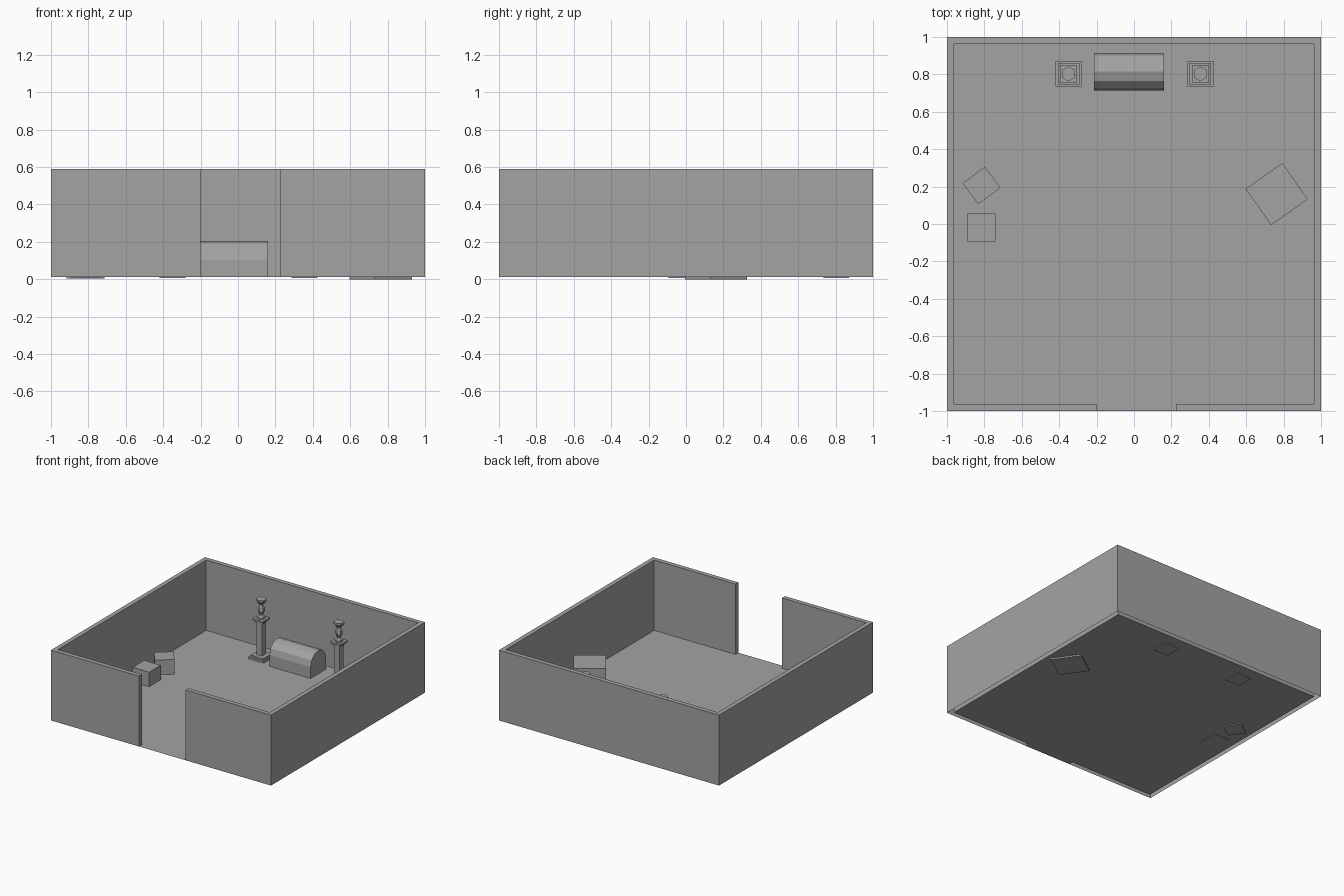
import bpy
import bmesh
from math import radians, pi, cos, sin
from mathutils import Matrix

if "Cube" in bpy.data.objects:
    bpy.data.objects.remove(bpy.data.objects["Cube"], do_unlink=True)

stone = bpy.data.materials.new("stone_grey")
stone.use_nodes = True
GREY = (0.37, 0.37, 0.37, 1)
stone.diffuse_color = GREY
stone.node_tree.nodes["Principled BSDF"].inputs["Base Color"].default_value = GREY

GROUND = 0.012
WALL_TOP = 0.59
INNER = 0.963
DOOR_L, DOOR_R = -0.2, 0.225


def finish(name, bm):
    mesh = bpy.data.meshes.new(name)
    bm.to_mesh(mesh)
    bm.free()
    mesh.materials.append(stone)
    obj = bpy.data.objects.new(name, mesh)
    bpy.context.collection.objects.link(obj)
    return obj


def add_box(bm, x, y, z0, z1, sx, sy, angle=0):
    matrix = (Matrix.Translation((x, y, (z0 + z1) / 2))
              @ Matrix.Rotation(radians(angle), 4, "Z")
              @ Matrix.Diagonal((sx, sy, z1 - z0, 1)))
    bmesh.ops.create_cube(bm, size=1, matrix=matrix)


def extrude_profile(bm, points, offset):
    face = bm.faces.new([bm.verts.new(p) for p in points])
    result = bmesh.ops.extrude_face_region(bm, geom=[face], use_keep_orig=True)
    verts = [v for v in result["geom"] if isinstance(v, bmesh.types.BMVert)]
    bmesh.ops.translate(bm, verts=verts, vec=offset)
    bmesh.ops.recalc_face_normals(bm, faces=bm.faces)
    return face


# Wall ring with a doorway gap, open underneath
outline = [(DOOR_L, -1), (-1, -1), (-1, 1), (1, 1), (1, -1), (DOOR_R, -1),
           (DOOR_R, -INNER), (INNER, -INNER), (INNER, INNER),
           (-INNER, INNER), (-INNER, -INNER), (DOOR_L, -INNER)]
bm = bmesh.new()
bottom = extrude_profile(bm, [(x, y, GROUND) for x, y in outline],
                         (0, 0, WALL_TOP - GROUND))
bmesh.ops.delete(bm, geom=[bottom], context="FACES_ONLY")
finish("walls", bm)

# Floor sheet reaching out through the doorway
bm = bmesh.new()
floor_outline = [(DOOR_L, -1), (DOOR_R, -1), (DOOR_R, -INNER), (INNER, -INNER),
                 (INNER, INNER), (-INNER, INNER), (-INNER, -INNER), (DOOR_L, -INNER)]
bm.faces.new([bm.verts.new((x, y, GROUND)) for x, y in floor_outline])
finish("floor", bm)

# Chest with a rounded lid
CHEST_Y, RADIUS, LID_Z = 0.815, 0.1, 0.105
section = [(CHEST_Y - RADIUS, GROUND), (CHEST_Y + RADIUS, GROUND)]
section += [(CHEST_Y + RADIUS * cos(i * pi / 6), LID_Z + RADIUS * sin(i * pi / 6))
            for i in range(7)]
bm = bmesh.new()
extrude_profile(bm, [(-0.215, y, z) for y, z in section], (0.375, 0, 0))
finish("chest", bm)

# Crates: name, x, y, base, top, width, depth, angle
for name, *dims in [("small_crate_back", -0.815, 0.206, 0.005, 0.132, 0.148, 0.14, 37),
                    ("small_crate_front", -0.816, -0.019, 0.008, 0.132, 0.15, 0.15, 0),
                    ("large_crate", 0.763, 0.16, 0, 0.235, 0.24, 0.237, 35)]:
    bm = bmesh.new()
    add_box(bm, *dims)
    finish(name, bm)

# Pedestals, each with a turned six-sided candlestick
STICK = [(0.032, 0.34), (0.032, 0.352), (0.014, 0.37), (0.028, 0.405),
         (0.024, 0.43), (0.013, 0.45), (0.04, 0.482), (0.04, 0.497)]
for side, px in (("right", -0.35), ("left", 0.355)):
    py = 0.803
    bm = bmesh.new()
    for z0, z1, size in [(0.006, 0.028, 0.138), (0.028, 0.042, 0.115),
                         (0.042, 0.31, 0.05), (0.31, 0.325, 0.066),
                         (0.325, 0.34, 0.092)]:
        add_box(bm, px, py, z0, z1, size, size)
    finish(side + "_pedestal", bm)

    bm = bmesh.new()
    rings = [[bm.verts.new((px + r * sin(k * pi / 3), py + r * cos(k * pi / 3), z))
              for k in range(6)] for r, z in STICK]
    for low, high in zip(rings, rings[1:]):
        for k in range(6):
            n = (k + 1) % 6
            bm.faces.new((low[k], low[n], high[n], high[k]))
    bm.faces.new(rings[0])
    bm.faces.new(rings[-1])
    bmesh.ops.recalc_face_normals(bm, faces=bm.faces)
    finish(side + "_candlestick", bm)
